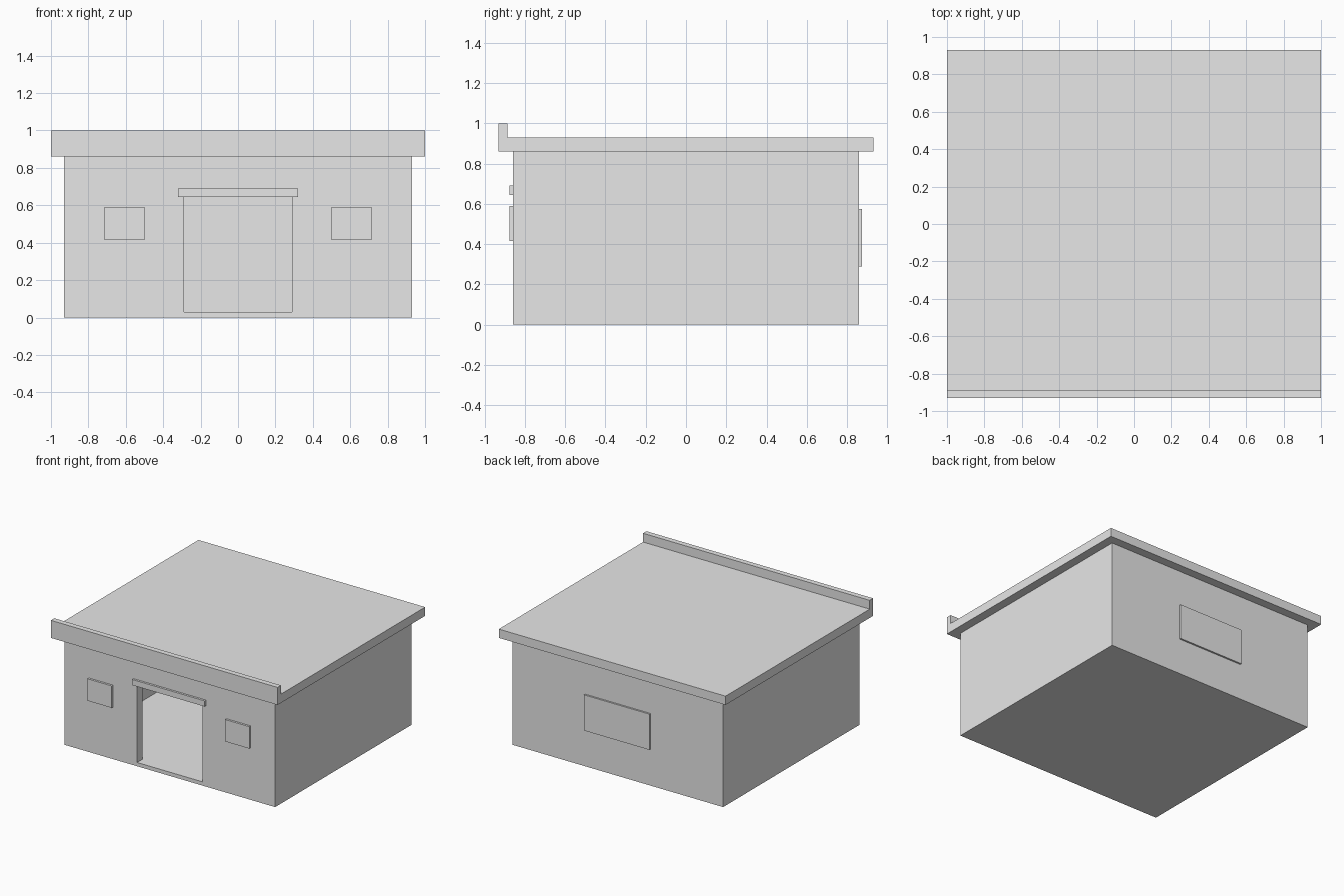
import bpy
import bmesh
from mathutils import Vector

cube = bpy.data.objects.get("Cube")
if cube:
    bpy.data.objects.remove(cube, do_unlink=True)

GREY = (0.8, 0.8, 0.8, 1.0)
grey = bpy.data.materials.new("light grey")
grey.use_nodes = True
grey.diffuse_color = GREY
for node in grey.node_tree.nodes:
    if node.type == 'BSDF_PRINCIPLED':
        node.inputs["Base Color"].default_value = GREY


def box(name, low, high):
    """Axis-aligned box between two corners."""
    low, high = Vector(low), Vector(high)
    size, centre = high - low, (low + high) / 2
    bm = bmesh.new()
    bmesh.ops.create_cube(bm, size=1)
    for v in bm.verts:
        v.co = Vector(a * b for a, b in zip(v.co, size))
    mesh = bpy.data.meshes.new(name)
    bm.to_mesh(mesh)
    bm.free()
    mesh.materials.append(grey)
    obj = bpy.data.objects.new(name, mesh)
    obj.location = centre
    bpy.context.collection.objects.link(obj)
    return obj


def cut(target, cutter):
    """Subtract the cutter, bake the result and drop the cutter."""
    mod = target.modifiers.new("cut", 'BOOLEAN')
    mod.operation = 'DIFFERENCE'
    mod.solver = 'EXACT'
    mod.object = cutter
    bpy.context.view_layer.update()
    graph = bpy.context.evaluated_depsgraph_get()
    baked = bpy.data.meshes.new_from_object(target.evaluated_get(graph))
    target.modifiers.clear()
    target.data = baked
    bpy.data.objects.remove(cutter, do_unlink=True)


W, D = 0.93, 0.86       # half width and half depth of the walls
EAVES = 0.86            # top of the walls
WALL = 0.07             # wall thickness
FLOOR = 0.03            # floor level
RX, RY = 1.0, 0.93      # half width and half depth of the roof
DOOR, DOOR_TOP = 0.288, 0.645

# Hollow room with a doorway through the front wall
walls = box("walls_and_floor", (-W, -D, 0), (W, D, EAVES))
cut(walls, box("room_cutter", (-W + WALL, -D + WALL, FLOOR),
               (W - WALL, D - WALL, EAVES + WALL)))
cut(walls, box("door_cutter", (-DOOR, -D - WALL, FLOOR),
               (DOOR, -D + 2 * WALL, DOOR_TOP)))

# Flat overhanging roof with a raised front parapet
box("roof", (-RX, -RY, EAVES), (RX, RY, 0.93))
box("front_parapet", (-RX, -RY, 0.93), (RX, -0.887, 1.0))

# Lintel above the doorway
box("door_lintel", (-0.32, -0.877, DOOR_TOP), (0.32, -D, 0.69))

# Windows: one on each side of the door, a wide one at the back
for side, x in (("right", -0.607), ("left", 0.607)):
    box(side + "_window", (x - 0.107, -0.877, 0.415), (x + 0.107, -D, 0.59))
box("back_window", (-0.288, D, 0.29), (0.288, 0.874, 0.575))
